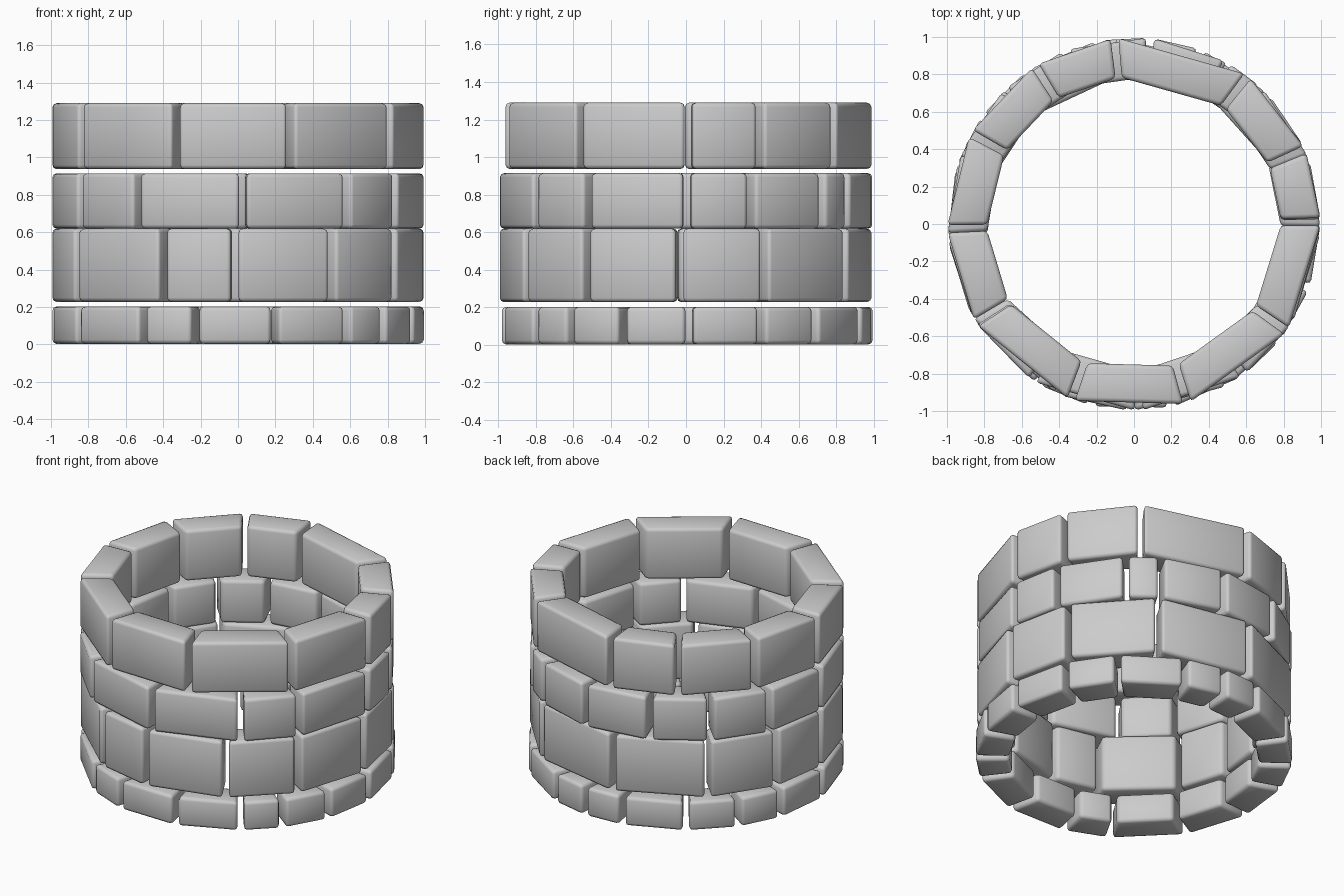
import bpy, bmesh
from math import radians, cos, sin

if "Cube" in bpy.data.objects:
    bpy.data.objects.remove(bpy.data.objects["Cube"])

R_OUT, R_IN = 0.997, 0.785   # corner radii of the blocks
GAP = 2.4                    # mortar gap in degrees

# name, bottom, top, angles of the vertical joints
COURSES = [
    ("bottom_course", 0.003, 0.203,
     [1, 24, 44, 69, 85, 101, 125, 144.5, 162, 185, 210.5, 239, 256.6, 281.5, 306, 321.5, 340]),
    ("second_course", 0.228, 0.619,
     [-2, 25, 59, 97, 133, 160, 184, 209.5, 246, 269, 300.5, 327.5]),
    ("third_course", 0.619, 0.915,
     [0.3, 20.5, 47, 60, 85, 111.5, 134, 157, 184, 211.5, 237, 271.5, 306, 328]),
    ("top_course", 0.937, 1.29,
     [0.7, 23.5, 52.5, 96, 122, 151, 181.5, 212, 250.3, 286.5, 325]),
]


def add_block(bm, a0, a1, z0, z1):
    """Straight-faced wedge block between two angles."""
    plan = [(R_IN, a0), (R_OUT, a0), (R_OUT, a1), (R_IN, a1)]
    low, high = [[bm.verts.new((r * cos(radians(a)), r * sin(radians(a)), z))
                  for r, a in plan] for z in (z0, z1)]
    bm.faces.new(low[::-1])
    bm.faces.new(high)
    for i in range(4):
        j = (i + 1) % 4
        bm.faces.new((low[i], low[j], high[j], high[i]))


# Stone rings, one object per course
for name, z0, z1, joints in COURSES:
    bm = bmesh.new()
    for a, b in zip(joints, joints[1:] + [joints[0] + 360]):
        add_block(bm, a + GAP / 2, b - GAP / 2, z0, z1)
    for f in bm.faces:
        f.smooth = True
    mesh = bpy.data.meshes.new(name)
    bm.to_mesh(mesh)
    bm.free()
    ob = bpy.data.objects.new(name, mesh)
    bpy.context.collection.objects.link(ob)
    bev = ob.modifiers.new("worn_edges", "BEVEL")
    bev.width = 0.022
    bev.segments = 2
    bev.limit_method = 'NONE'
